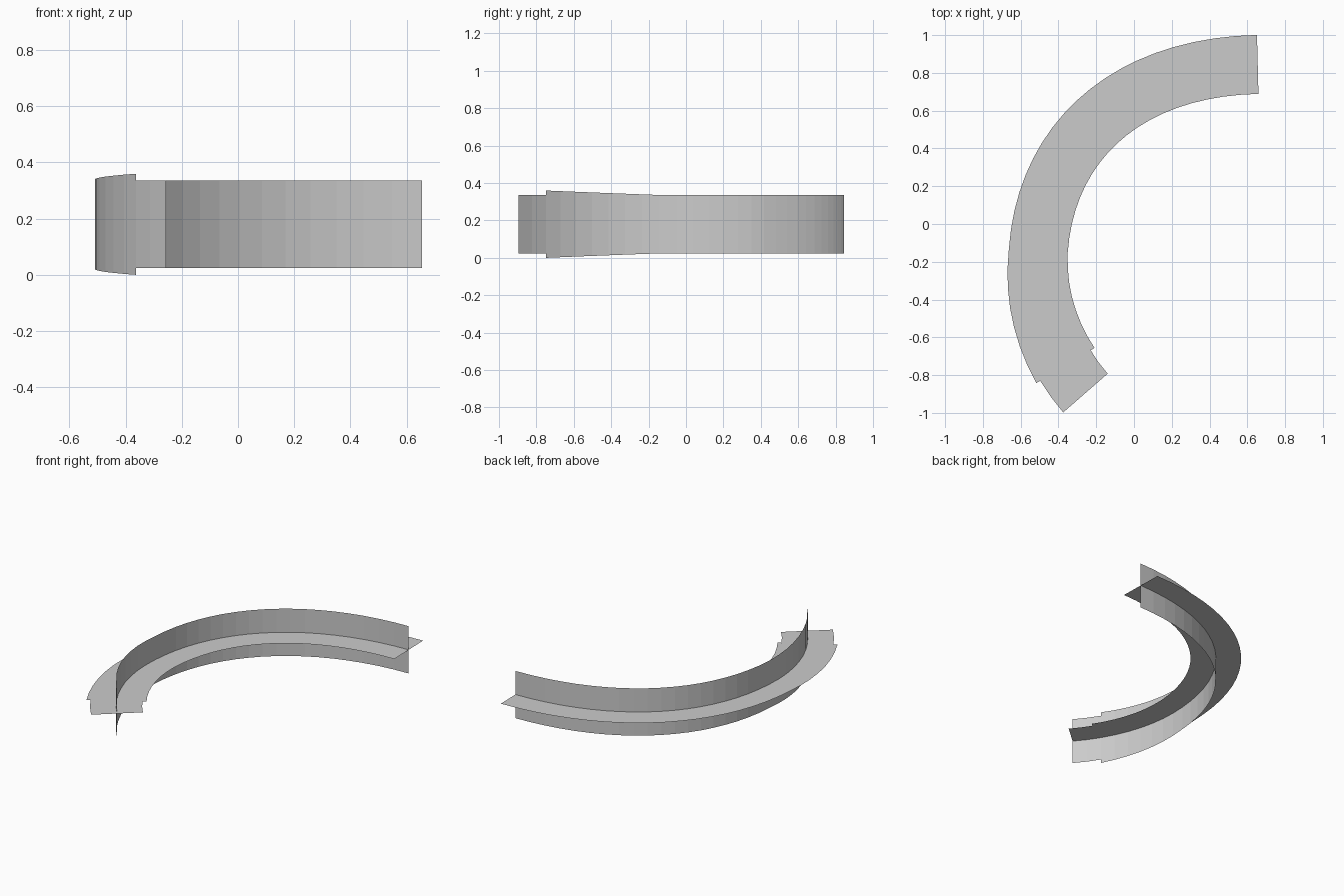
import bpy
import bmesh
from mathutils import Vector
from mathutils.geometry import interpolate_bezier

cube = bpy.data.objects.get("Cube")
if cube:
    bpy.data.objects.remove(cube, do_unlink=True)

grey = bpy.data.materials.new("plain grey")
grey.use_nodes = True
grey.diffuse_color = (0.6, 0.6, 0.6, 1)
grey.node_tree.nodes["Principled BSDF"].inputs["Base Color"].default_value = (0.6, 0.6, 0.6, 1)

MID_Z, HALF, FLARE = 0.18, 0.156, 0.18
UP = Vector((0, 0, 1))


def bezier(points, steps):
    return interpolate_bezier(*[Vector((x, y, MID_Z)) for x, y in points], steps + 1)


# Centre line: a wide quarter turn, then a shorter bend to the front end
wide_turn = bezier([(0.655, 0.845), (-0.065, 0.829), (-0.51, 0.405), (-0.51, -0.235)], 20)
front_bend = bezier([(-0.51, -0.235), (-0.51, -0.475), (-0.415, -0.714), (-0.257, -0.895)], 8)
path = wide_turn + front_bend[1:]
flare_start, flare_end = len(wide_turn) - 2, len(path) - 3


def sideways(i):
    """Horizontal direction across the path."""
    if i == 0:
        along = Vector((-1, -0.025, 0))
    elif i == len(path) - 1:
        along = Vector((0.657, -0.754, 0))
    else:
        along = path[i + 1] - path[i - 1]
    return along.cross(UP).normalized()


def half_width(i):
    """Constant width that flares out ahead of the step."""
    t = (i - flare_start) / (flare_end - flare_start)
    return HALF + (FLARE - HALF) * max(0, t)


def strip(name, across, first, last, width):
    bm = bmesh.new()
    rows = []
    for i in range(first, last + 1):
        offset = across(i) * width(i)
        rows.append([bm.verts.new(path[i] + offset * s) for s in (-1, 0, 1)])
    for a, b in zip(rows, rows[1:]):
        for k in range(2):
            bm.faces.new((a[k], a[k + 1], b[k + 1], b[k]))
    bmesh.ops.recalc_face_normals(bm, faces=bm.faces)
    # Flat strips face upwards
    bm.normal_update()
    if bm.faces[:][0].normal.z < -0.5:
        bmesh.ops.reverse_faces(bm, faces=bm.faces)
    mesh = bpy.data.meshes.new(name)
    bm.to_mesh(mesh)
    bm.free()
    mesh.materials.append(grey)
    bpy.context.collection.objects.link(bpy.data.objects.new(name, mesh))


# Crossed strips, each with a narrower tab past the step
for label, across in (("flat", sideways), ("upright", lambda i: UP)):
    strip(label + "_strip", across, 0, flare_end, half_width)
    strip(label + "_end_tab", across, flare_end, len(path) - 1, lambda i: HALF)
